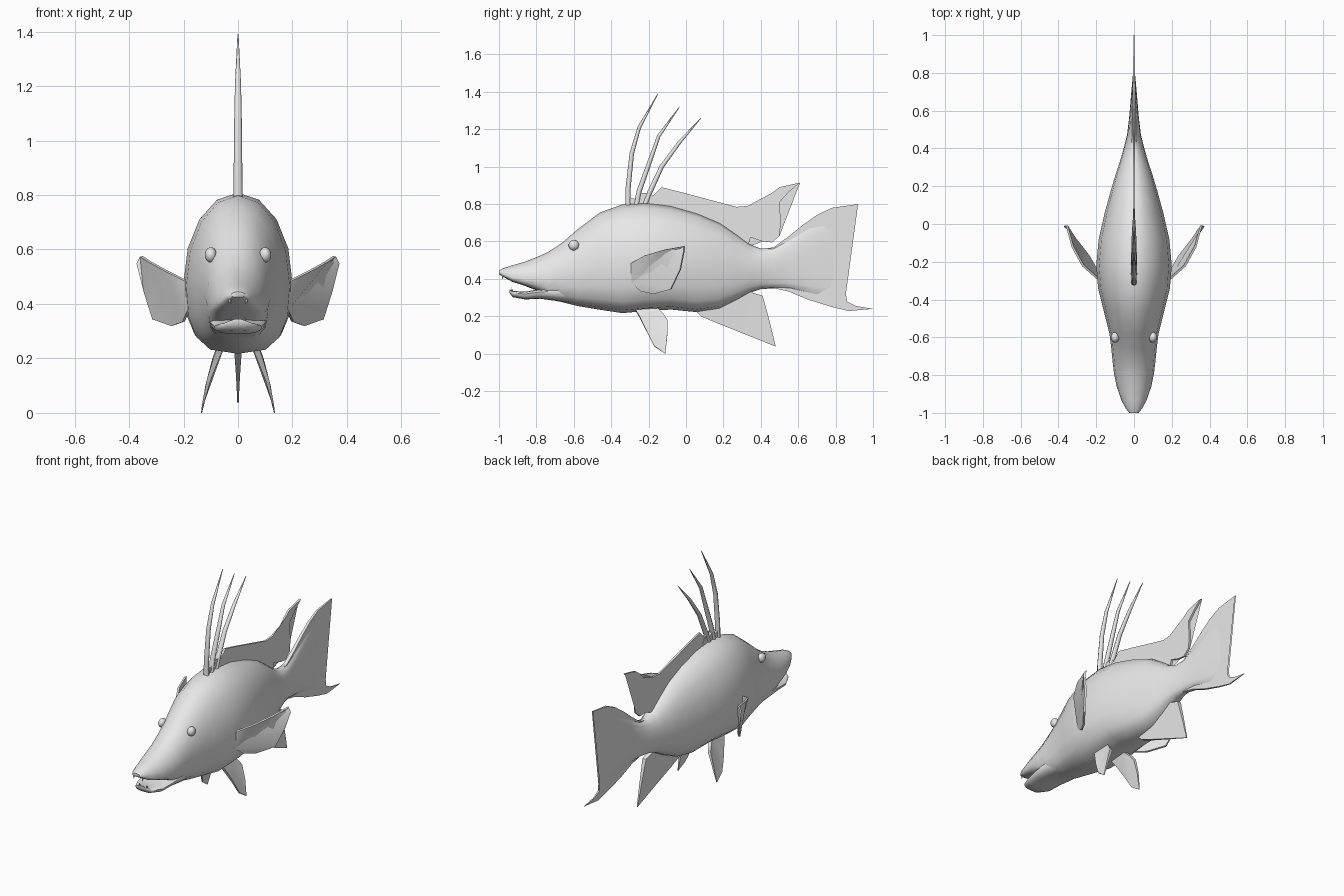
import bpy, bmesh, math
from mathutils import Vector

if "Cube" in bpy.data.objects:
    bpy.data.objects.remove(bpy.data.objects["Cube"])

grey = bpy.data.materials.new("plain_grey")
grey.diffuse_color = (0.8, 0.8, 0.8, 1)
grey.use_nodes = True
grey.node_tree.nodes["Principled BSDF"].inputs["Base Color"].default_value = grey.diffuse_color


def finish(bm, name, angle=40):
    bmesh.ops.recalc_face_normals(bm, faces=bm.faces)
    me = bpy.data.meshes.new(name)
    bm.to_mesh(me)
    bm.free()
    me.materials.append(grey)
    ob = bpy.data.objects.new(name, me)
    bpy.context.collection.objects.link(ob)
    bpy.ops.object.select_all(action='DESELECT')
    ob.select_set(True)
    bpy.context.view_layer.objects.active = ob
    bpy.ops.object.shade_smooth_by_angle(angle=math.radians(angle))
    return ob


def skin(bm, rings):
    """Bridge successive rings of points and cap both ends."""
    vs = [[bm.verts.new(p) for p in r] for r in rings]
    n = len(vs[0])
    for a, b in zip(vs, vs[1:]):
        for i in range(n):
            bm.faces.new((a[i], a[(i + 1) % n], b[(i + 1) % n], b[i]))
    bm.faces.new(vs[0])
    bm.faces.new(vs[-1])


def loft(name, stations, n=16):
    """Stations: y, bottom z, top z, half width, height share of widest line."""
    rings = []
    for y, zb, zt, w, f in stations:
        zc = zb + f * (zt - zb)
        ring = []
        for i in range(n):
            a = 2 * math.pi * i / n
            c, s = math.cos(a), math.sin(a)
            if s >= 0:
                x, z = w * c, zc + (zt - zc) * s
            else:
                x = w * math.copysign(abs(c) ** 0.65, c)
                z = zc - (zc - zb) * abs(s) ** 0.8
            ring.append((x, y, z))
        rings.append(ring)
    bm = bmesh.new()
    skin(bm, rings)
    return finish(bm, name, 50)


def fin(name, pts, half, normal=(1, 0, 0)):
    """Thin plate from a 3D outline; half(p) gives the half thickness."""
    bm = bmesh.new()
    nrm = Vector(normal).normalized()
    pts = [Vector(p) for p in pts]
    a = [bm.verts.new(p + nrm * half(p)) for p in pts]
    b = [bm.verts.new(p - nrm * half(p)) for p in pts]
    n = len(pts)
    caps = [bm.faces.new(a), bm.faces.new(b[::-1])]
    for i in range(n):
        j = (i + 1) % n
        bm.faces.new((a[i], b[i], b[j], a[j]))
    bmesh.ops.triangulate(bm, faces=caps)
    return finish(bm, name)


def flat(pts):
    return [(0, y, z) for y, z in pts]


# Body with upper jaw, tapering into the tail
loft("body", [
    (-1.0, .425, .445, .025, .4), (-.975, .41, .458, .045, .3),
    (-.93, .385, .472, .068, .25), (-.86, .362, .492, .092, .25),
    (-.79, .335, .52, .106, .3), (-.74, .298, .542, .112, .4),
    (-.66, .275, .595, .12, .45), (-.58, .255, .665, .13, .45),
    (-.46, .235, .755, .16, .45), (-.34, .217, .798, .19, .43),
    (-.22, .228, .808, .2, .43), (-.08, .236, .79, .187, .45),
    (.06, .222, .75, .155, .47), (.18, .24, .7, .122, .5),
    (.27, .285, .638, .095, .5), (.34, .325, .585, .072, .5),
    (.4, .345, .562, .055, .5), (.47, .35, .568, .037, .5),
    (.56, .345, .62, .026, .5), (.68, .31, .7, .016, .5),
    (.79, .3, .74, .006, .5)])

# Lower jaw, slightly open
loft("lower_jaw", [
    (-.945, .325, .345, .025, .6), (-.925, .302, .335, .058, .7),
    (-.86, .29, .332, .088, .7), (-.78, .294, .345, .1, .7),
    (-.7, .283, .37, .105, .6), (-.6, .265, .42, .1, .5)])

# Tail fin
fin("tail_fin", flat([
    (.4, .55), (.47, .57), (.55, .628), (.62, .685), (.7, .742), (.78, .78),
    (.85, .79), (.92, .8), (.86, .778), (.805, .755), (.812, .65), (.825, .5),
    (.815, .4), (.8, .345), (.85, .285), (.91, .255), (1.0, .24), (.87, .228),
    (.78, .25), (.65, .29), (.55, .332), (.47, .35), (.4, .36)]),
    lambda p: .002 + .018 * max(0, 1 - p.y))

# Long rear dorsal fin
fin("dorsal_fin", flat([
    (-.2, .78), (-.18, .84), (-.13, .89), (0, .857), (.15, .817), (.27, .785),
    (.33, .79), (.42, .82), (.46, .86), (.5, .89), (.61, .915), (.55, .865),
    (.5, .81), (.507, .7), (.5, .63), (.46, .595), (.41, .6), (.345, .622),
    (.33, .57), (.25, .6), (.1, .68), (-.05, .73)]),
    lambda p: .006)

# Anal fin
fin("anal_fin", flat([
    (.04, .24), (.08, .2), (.15, .17), (.3, .11), (.4, .07), (.48, .038),
    (.465, .1), (.44, .2), (.41, .31), (.36, .325), (.31, .36), (.15, .3)]),
    lambda p: .003 + .06 * max(0, p.z - .04) * max(0, 1 - p.y))

# Tall front dorsal spines
for k, path in enumerate([
        [(-.31, .77), (-.31, .88), (-.29, 1.07), (-.25, 1.21), (-.15, 1.39)],
        [(-.27, .77), (-.25, .87), (-.2, 1.01), (-.145, 1.165), (-.035, 1.32)],
        [(-.23, .77), (-.195, .86), (-.13, 1.0), (-.035, 1.13), (.08, 1.26)]]):
    pts = [Vector((0, y, z)) for y, z in path]
    rings = []
    for i, p in enumerate(pts):
        t = (pts[min(i + 1, 4)] - pts[max(i - 1, 0)]).normalized()
        side = Vector((1, 0, 0)).cross(t)
        r = (.018, .016, .014, .011, .002)[i]
        rings.append([p + Vector((r * math.cos(a), 0, 0)) + side * r * .85 * math.sin(a)
                      for a in [j * math.pi / 4 for j in range(8)]])
    bm = bmesh.new()
    skin(bm, rings)
    finish(bm, "dorsal_spine_%d" % (k + 1), 60)

# Web joining the spine bases
fin("spine_web", flat([(-.32, .77), (-.31, .84), (-.27, .825), (-.25, .86),
                       (-.22, .825), (-.19, .86), (-.16, .82), (-.15, .77)]),
    lambda p: .008)


def ball(name, loc, scale):
    bm = bmesh.new()
    bmesh.ops.create_uvsphere(bm, u_segments=16, v_segments=10, radius=1)
    for v in bm.verts:
        v.co = Vector([v.co[i] * scale[i] + loc[i] for i in range(3)])
    finish(bm, name, 60)


def tooth(name, base, tip, r):
    bm = bmesh.new()
    ring = [bm.verts.new((base[0] + r * math.cos(a), base[1] + r * math.sin(a), base[2]))
            for a in [j * math.pi / 3 for j in range(6)]]
    top = bm.verts.new(tip)
    bm.faces.new(ring)
    for i in range(6):
        bm.faces.new((ring[i], ring[(i + 1) % 6], top))
    finish(bm, name)


# Paired parts
for s, side in ((-1, "left"), (1, "right")):
    fin("pectoral_fin_" + side, [(s * x, y, z) for x, y, z in [
        (.18, -.3, .48), (.18, -.29, .38), (.2, -.24, .335), (.24, -.17, .32),
        (.31, -.08, .345), (.343, -.03, .45), (.368, -.01, .55),
        (.355, -.01, .575), (.325, -.12, .555), (.27, -.22, .525)]],
        lambda p: .006, (s * .8, -.55, -.2))
    fin("pelvic_fin_" + side, [(s * x, y, z) for x, y, z in [
        (.06, -.28, .25), (.08, -.25, .2), (.108, -.21, .12), (.127, -.17, .04),
        (.134, -.11, 0), (.114, -.1, .1), (.09, -.1, .18), (.08, -.12, .21),
        (.06, -.16, .25)]],
        lambda p: .002 + .04 * p.z, (s, 0, .35))
    ball("eye_" + side, (s * .1, -.6, .58), (.022, .028, .028))
    tooth("upper_tooth_" + side, (s * .03, -.975, .42), (s * .03, -.985, .395), .008)
    tooth("lower_tooth_" + side, (s * .025, -.925, .328), (s * .025, -.935, .355), .007)
